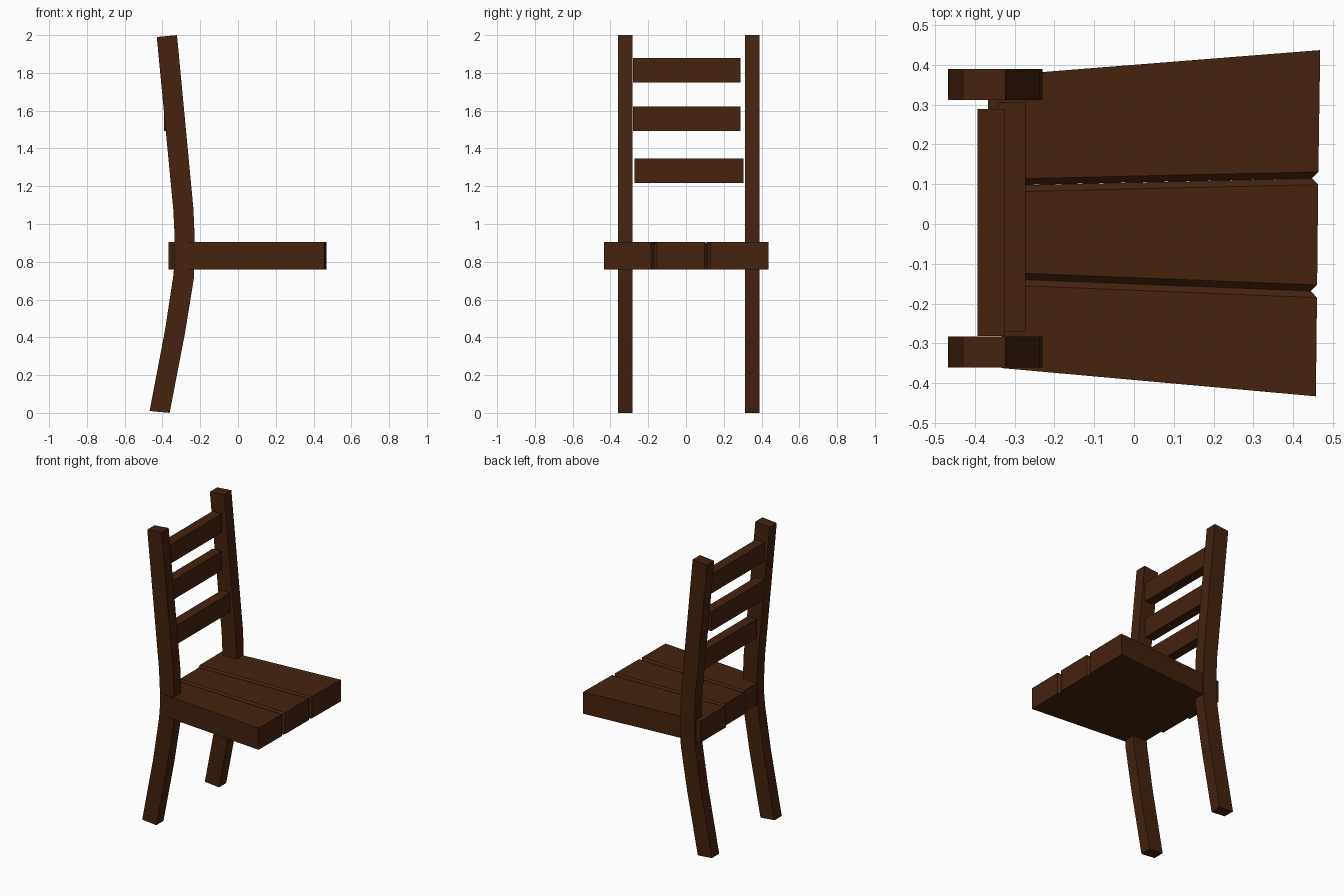
import bpy, bmesh

if "Cube" in bpy.data.objects:
    bpy.data.objects.remove(bpy.data.objects["Cube"])

wood = bpy.data.materials.new("dark brown wood")
wood.diffuse_color = (0.058, 0.017, 0.005, 1)
wood.use_nodes = True
wood.node_tree.nodes["Principled BSDF"].inputs["Base Color"].default_value = wood.diffuse_color


def prism(name, points, place, a, b, chamfer=None):
    """Extrude a closed outline from a to b; place(p, t) gives the 3D point."""
    bm = bmesh.new()
    lo = [bm.verts.new(place(p, a)) for p in points]
    hi = [bm.verts.new(place(p, b)) for p in points]
    n = len(points)
    bm.faces.new(lo)
    bm.faces.new(hi[::-1])
    for i in range(n):
        j = (i + 1) % n
        bm.faces.new((lo[i], hi[i], hi[j], lo[j]))
    if chamfer:
        edges = [e for e in bm.edges if chamfer(e)]
        bmesh.ops.bevel(bm, geom=edges, offset=0.016, segments=1,
                        affect='EDGES', profile=0.5)
    bmesh.ops.recalc_face_normals(bm, faces=bm.faces)
    me = bpy.data.meshes.new(name)
    bm.to_mesh(me)
    bm.free()
    me.materials.append(wood)
    ob = bpy.data.objects.new(name, me)
    bpy.context.collection.objects.link(ob)
    return ob


# Curved back posts, which run down into the rear legs
post = [(-0.468, 0.01), (-0.362, 0.0), (-0.281, 0.42), (-0.234, 0.71),
        (-0.230, 0.80), (-0.230, 0.94), (-0.236, 1.08), (-0.323, 2.0),
        (-0.430, 1.99), (-0.342, 1.07), (-0.336, 0.94), (-0.336, 0.80),
        (-0.342, 0.73), (-0.386, 0.44)]
for side, y0, y1 in (("right", -0.36, -0.283), ("left", 0.312, 0.39)):
    prism(side + "_back_post", post, lambda p, t: (p[0], t, p[1]), y0, y1)

# Seat planks: (back x, front x, back y low/high, front y low/high, chamfered sides)
planks = [
    ("left", -0.367, 0.463, 0.468, 0.096, 0.371, 0.115, 0.437, (-1,)),
    ("middle", -0.350, 0.460, 0.463, -0.137, 0.096, -0.169, 0.115, (-1, 1)),
    ("right", -0.333, 0.457, 0.460, -0.362, -0.137, -0.433, -0.169, (1,)),
]
for name, xb, xf0, xf1, b0, b1, f0, f1, sides in planks:
    def groove(e, lows=(b0, f0), highs=(b1, f1), sides=sides):
        ys = [v.co.y for v in e.verts]
        on_side = any(all(min(abs(y - k) for k in ks) < 1e-4 for y in ys)
                      for s, ks in ((-1, lows), (1, highs)) if s in sides)
        top = all(v.co.z > 0.9 for v in e.verts)
        front = all(v.co.x > 0.4 for v in e.verts)
        return on_side and (top or front)
    prism(name + "_seat_plank", [(xb, b0), (xf0, f0), (xf1, f1), (xb, b1)],
          lambda p, t: (p[0], p[1], t), 0.759, 0.906, groove)

# Back slats
slats = [("top", -0.393, -0.325, 1.748, 1.878, -0.281, 0.289),
         ("middle", -0.392, -0.325, 1.492, 1.623, -0.281, 0.288),
         ("lower", -0.340, -0.273, 1.217, 1.347, -0.272, 0.305)]
for name, x0, x1, z0, z1, y0, y1 in slats:
    prism(name + "_back_slat", [(x0, z0), (x1, z0), (x1, z1), (x0, z1)],
          lambda p, t: (p[0], t, p[1]), y0, y1)
